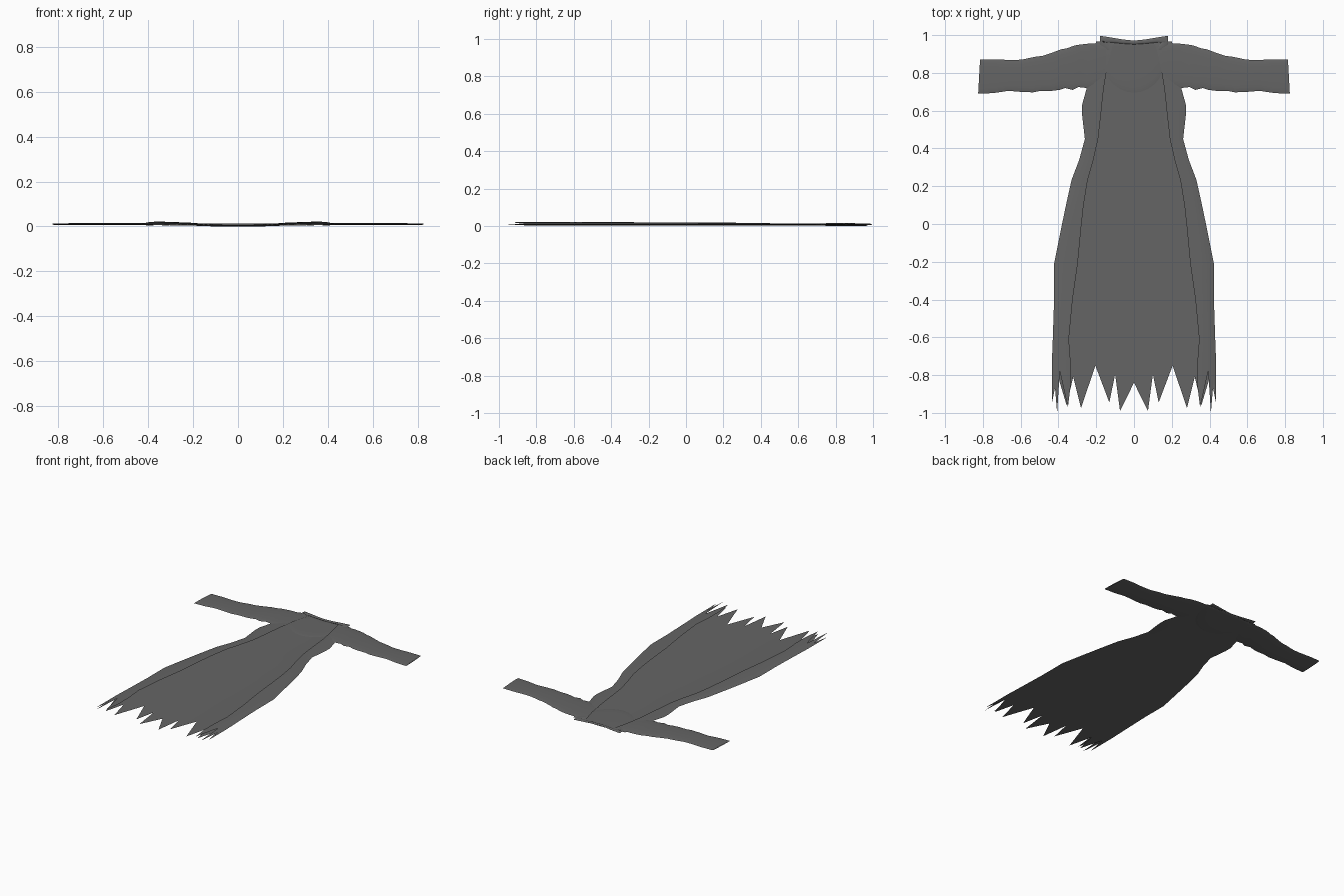
import bpy, bmesh, math

cube = bpy.data.objects.get("Cube")
if cube:
    bpy.data.objects.remove(cube, do_unlink=True)

cloth = bpy.data.materials.new("charcoal_cloth")
cloth.use_nodes = True
shade = (0.13, 0.13, 0.13, 1)
cloth.diffuse_color = shade
cloth.node_tree.nodes["Principled BSDF"].inputs["Base Color"].default_value = shade


def finish(name, bm, angle=60):
    mesh = bpy.data.meshes.new(name)
    bm.to_mesh(mesh)
    bm.free()
    ob = bpy.data.objects.new(name, mesh)
    bpy.context.collection.objects.link(ob)
    mesh.materials.append(cloth)
    bpy.ops.object.select_all(action='DESELECT')
    ob.select_set(True)
    bpy.context.view_layer.objects.active = ob
    bpy.ops.object.shade_smooth_by_angle(angle=math.radians(angle))
    return ob


def skin(name, rows, closed=False):
    """Join neighbouring rows of points with quads."""
    bm = bmesh.new()
    grid = [[bm.verts.new(p) for p in row] for row in rows]
    n = len(grid[0])
    for a, b in zip(grid, grid[1:]):
        for i in range(n if closed else n - 1):
            j = (i + 1) % n
            bm.faces.new((a[i], a[j], b[j], b[i]))
    bmesh.ops.recalc_face_normals(bm, faces=bm.faces)
    return finish(name, bm)


# Coat body: y, half width, opening half width, height of the opening edge
SECTIONS = [
    (0.965, 0.20, 0.11, 0.009), (0.94, 0.21, 0.115, 0.012),
    (0.84, 0.23, 0.14, 0.013), (0.72, 0.25, 0.16, 0.013),
    (0.63, 0.275, 0.17, 0.014), (0.58, 0.275, 0.175, 0.014),
    (0.45, 0.26, 0.19, 0.015), (0.34, 0.29, 0.215, 0.017),
    (0.235, 0.33, 0.245, 0.018), (0.1, 0.36, 0.267, 0.019),
    (-0.02, 0.385, 0.28, 0.02), (-0.21, 0.423, 0.298, 0.02),
    (-0.4, 0.423, 0.325, 0.021), (-0.61, 0.43, 0.345, 0.022),
    (-0.74, 0.435, 0.335, 0.021)]
# Torn hem: fraction across the panel, y of the tip or notch
FRONT_HEM = [(0, -0.85), (0.15, -0.97), (0.58, -0.78), (0.72, -1.0), (0.87, -0.82)]
BACK_HEM = [(1, -0.95), (0.93, -0.80), (0.82, -0.96), (0.74, -0.81), (0.645, -0.975),
            (0.47, -0.75), (0.3, -0.945), (0.23, -0.795), (0.17, -0.99), (0, -0.84)]


def half_section(section, hem=False):
    y, outer, inner, top = section
    side = 0.010
    pts = [(inner + 0.012, FRONT_HEM[0][1] if hem else y, top - 0.003)]   # turned-in edge
    for v, hem_y in FRONT_HEM:
        x = inner + (outer - inner) * v
        pts.append((x, hem_y if hem else y, side + (top - side) * (1 - v ** 3)))
    for u, hem_y in BACK_HEM:
        z = 0.008 if y > 0.95 and u > 0.5 else 0.003 + 0.007 * u ** 3
        pts.append((outer * u, hem_y if hem else y, z))
    return pts


def full_section(section, hem=False):
    half = half_section(section, hem)
    return half + [(-x, y, z) for x, y, z in half[-2::-1]]


rows = [full_section(s) for s in SECTIONS]
rows.append(full_section(SECTIONS[-1], True))
skin("coat_body", rows)

# Sleeves: x, lower edge, upper edge, half thickness
SLEEVE = [(0.15, 0.75, 0.955, 0.003), (0.245, 0.72, 0.955, 0.005),
          (0.29, 0.725, 0.95, 0.004), (0.32, 0.71, 0.945, 0.006),
          (0.36, 0.72, 0.93, 0.004), (0.39, 0.71, 0.925, 0.006),
          (0.43, 0.705, 0.91, 0.004), (0.49, 0.705, 0.89, 0.005),
          (0.53, 0.697, 0.885, 0.004), (0.6, 0.70, 0.87, 0.005),
          (0.66, 0.705, 0.868, 0.004), (0.74, 0.693, 0.872, 0.004),
          (0.82, 0.69, 0.87, 0.003)]
for side, label in ((1, "left"), (-1, "right")):
    rings = []
    for x, low, high, thick in SLEEVE:
        ring = []
        for k in range(16):
            a = math.tau * k / 16
            ring.append((side * (x - 0.005 * math.cos(a)),
                         (low + high) / 2 + (high - low) / 2 * math.cos(a),
                         0.0105 + thick * math.sin(a)))
        rings.append(ring)
    skin(label + "_sleeve", rings, closed=True)

# Rounded yoke lying on the upper back
bm = bmesh.new()
bmesh.ops.create_uvsphere(bm, u_segments=32, v_segments=12, radius=1)
for v in bm.verts:
    x, y, z = v.co
    v.co = (0.19 * x, 0.945 + y * (0.25 if y < 0 else 0.025), 0.004 + 0.004 * z)
finish("back_yoke", bm)

# Rolled collar, thicker over the shoulders
PATH = [(0.13, 0.925, 0.014), (0.165, 0.955, 0.022), (0.17, 0.976, 0.022),
        (0.12, 0.974, 0.013), (0.06, 0.966, 0.011), (0, 0.961, 0.010)]
path = PATH + [(-x, y, r) for x, y, r in PATH[-2::-1]]
rings = []
for i, (x, y, r) in enumerate(path):
    x0, y0, _ = path[max(i - 1, 0)]
    x1, y1, _ = path[min(i + 1, len(path) - 1)]
    d = math.hypot(x1 - x0, y1 - y0)
    nx, ny = (y0 - y1) / d, (x1 - x0) / d
    rings.append([(x + nx * r * math.cos(a), y + ny * r * math.cos(a),
                   0.009 + 0.004 * math.sin(a))
                  for a in (math.tau * k / 10 for k in range(10))])
skin("collar", rings, closed=True)
